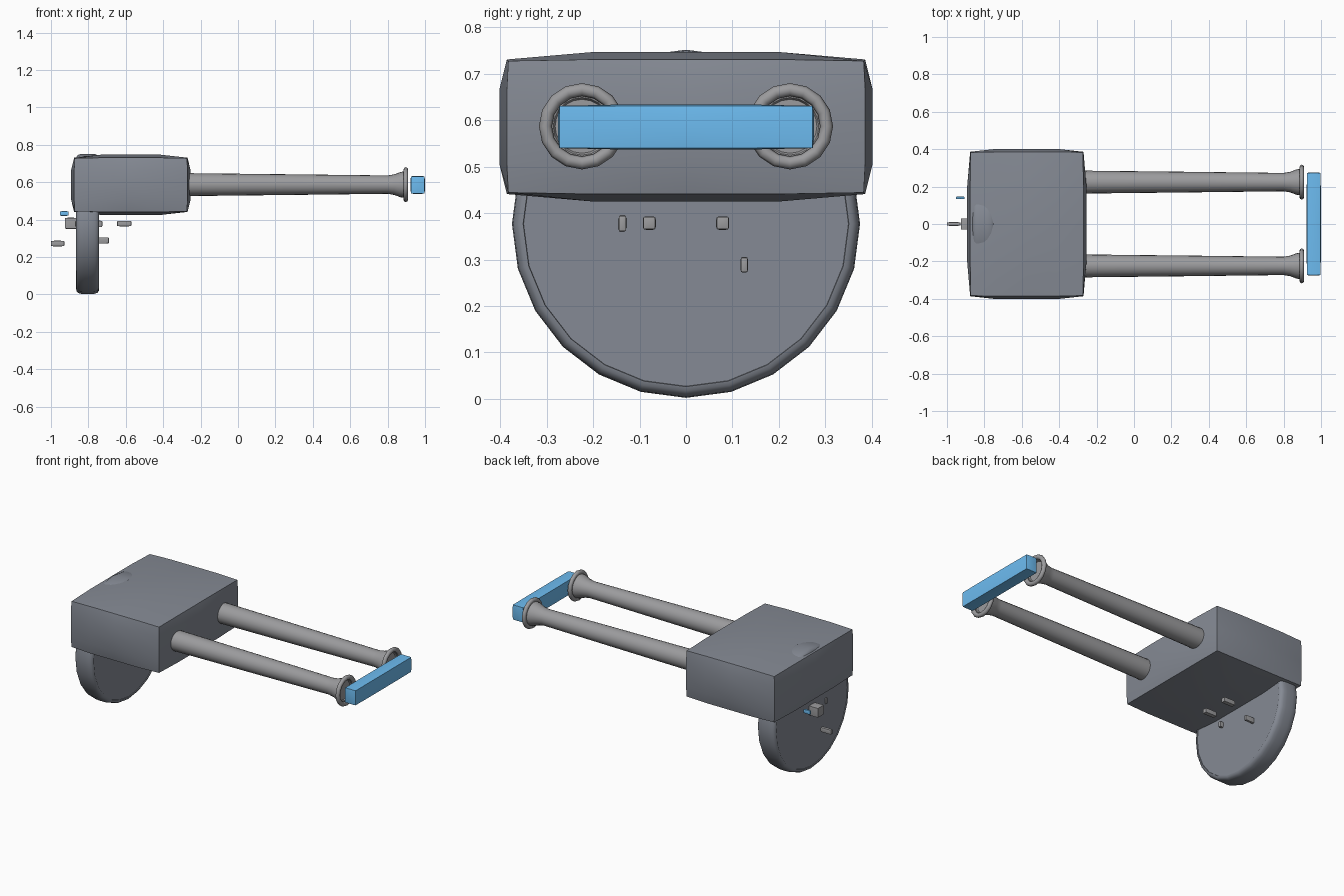
import bpy, bmesh, math

if "Cube" in bpy.data.objects:
    bpy.data.objects.remove(bpy.data.objects["Cube"])

PALETTE = {"dark": (0.235, 0.255, 0.297, 1), "grey": (0.33, 0.33, 0.34, 1),
           "blue": (0.153, 0.503, 0.88, 1)}
MATS = {}
for key, rgba in PALETTE.items():
    MATS[key] = bpy.data.materials.new(key + "_paint")
    MATS[key].diffuse_color = rgba


def finish(name, bm, paint, angle=35):
    bmesh.ops.recalc_face_normals(bm, faces=bm.faces)
    me = bpy.data.meshes.new(name)
    bm.to_mesh(me)
    bm.free()
    ob = bpy.data.objects.new(name, me)
    bpy.context.collection.objects.link(ob)
    me.materials.append(MATS[paint])
    bpy.ops.object.select_all(action='DESELECT')
    ob.select_set(True)
    bpy.context.view_layer.objects.active = ob
    bpy.ops.object.shade_smooth_by_angle(angle=math.radians(angle))
    return ob


def block(name, lo, hi, paint, bulge=0.0015):
    """Box from lo to hi whose faces swell by the bulge distance."""
    bm = bmesh.new()
    bmesh.ops.create_cube(bm, size=2)
    bmesh.ops.subdivide_edges(bm, edges=bm.edges[:], cuts=3, use_grid_fill=True)
    for v in bm.verts:
        p = list(v.co)
        for i in range(3):
            rim = sum(abs(p[j]) > 0.9 for j in range(3) if j != i)
            inset = bulge * (0, 1, 1.2)[rim] if abs(p[i]) > 0.9 else 0
            v.co[i] = (lo[i] + hi[i]) / 2 + p[i] * ((hi[i] - lo[i]) / 2 - inset)
    return finish(name, bm, paint)


def lathe(name, profile, center, sides, paint, closed=False, angle=35):
    """Revolve (x, radius) points around an x-parallel axis."""
    bm = bmesh.new()
    rings = []
    for x, r in profile:
        rings.append([bm.verts.new((x, center[0] + r * math.sin(2 * math.pi * k / sides),
                                    center[1] - r * math.cos(2 * math.pi * k / sides)))
                      for k in range(sides)])
    pairs = list(zip(rings, rings[1:]))
    if closed:
        pairs.append((rings[-1], rings[0]))
    for a, b in pairs:
        for k in range(sides):
            n = (k + 1) % sides
            bm.faces.new((a[k], a[n], b[n], b[k]))
    if not closed:
        bm.faces.new(rings[0])
        bm.faces.new(rings[-1])
    return finish(name, bm, paint, angle)


# main housing
block("housing", (-0.892, -0.402, 0.425), (-0.254, 0.402, 0.747), "dark", 0.016)

# wheel disc with rounded rim
half = [(0.057, 0.350), (0.061, 0.351), (0.059, 0.360), (0.052, 0.368), (0.040, 0.373), (0.02, 0.375)]
profile = [(-0.804 + x, r) for x, r in half] + [(-0.804 - x, r) for x, r in reversed(half)]
lathe("wheel", profile, (0, 0.377), 24, "dark", angle=40)

# twin barrels with flared ends and muzzle rings
barrel = [(-0.32, 0.062), (-0.25, 0.061), (0.3, 0.055), (0.8, 0.049), (0.835, 0.055),
          (0.87, 0.068), (0.89, 0.071), (0.89, 0.062), (0.882, 0.058)]
ring = [(0.897 + 0.013 * math.cos(a * math.pi / 4), 0.079 + 0.014 * math.sin(a * math.pi / 4))
        for a in range(8)]
for side, y in (("left", -0.224), ("right", 0.224)):
    lathe(side + "_barrel", barrel, (y, 0.587), 20, "grey")
    lathe(side + "_muzzle_ring", ring, (y, 0.587), 16, "grey", closed=True, angle=50)

# blue crossbar
block("crossbar", (0.922, -0.276, 0.537), (1.0, 0.276, 0.634), "blue", 0.003)

# small fittings around the wheel
for side, y in (("left", -0.079), ("right", 0.079)):
    block(side + "_foot_peg", (-0.647, y - 0.014, 0.364), (-0.57, y + 0.014, 0.393), "grey")
block("hub_block", (-0.926, -0.03, 0.35), (-0.862, 0.03, 0.41), "grey")
block("rear_stub", (-1.0, -0.01, 0.257), (-0.928, 0.01, 0.287), "grey")
block("axle_pin", (-0.871, -0.146, 0.36), (-0.725, -0.128, 0.395), "grey")
block("side_pin", (-0.76, 0.117, 0.272), (-0.69, 0.134, 0.305), "grey")
block("indicator", (-0.953, 0.133, 0.42), (-0.906, 0.147, 0.445), "blue")

for m in bpy.data.materials:
    if m.users and not m.is_grease_pencil:
        m.use_nodes = True
        m.node_tree.nodes["Principled BSDF"].inputs["Base Color"].default_value = m.diffuse_color
